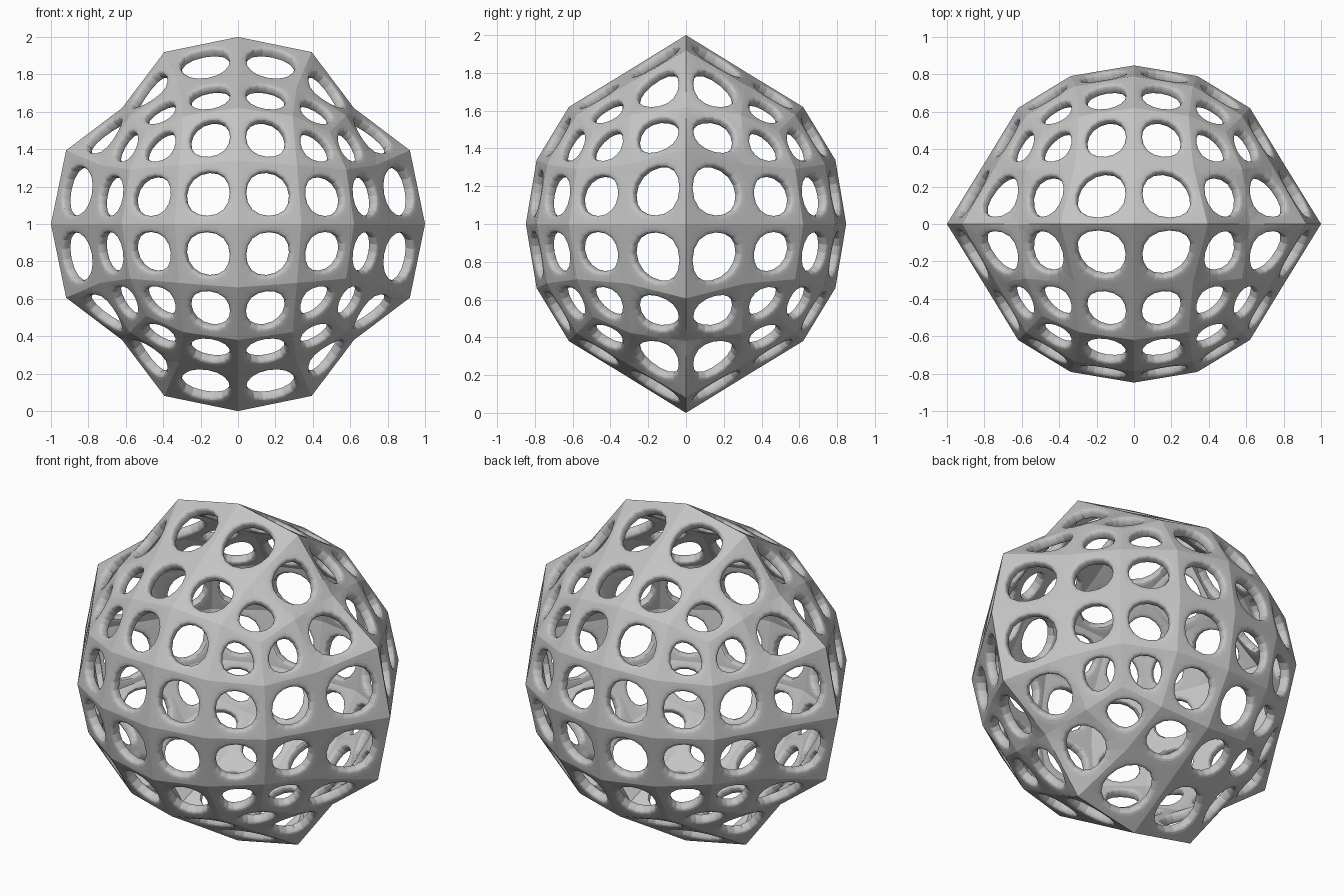
import bpy
import bmesh
from mathutils import Vector

default = bpy.data.objects.get("Cube")
if default:
    bpy.data.objects.remove(default, do_unlink=True)

# Rounded-cube panel: grid step from the panel centre -> (across, along, height)
NODES = {
    (0, 0): (0, 0, 0.848),
    (1, 0): (0.339, 0, 0.791),
    (2, 0): (0.62, 0, 0.62),
    (1, 1): (0.315, 0.315, 0.737),
    (2, 1): (0.578, 0.292, 0.578),
    (2, 2): (0.491, 0.491, 0.491),
}
STRUT_HALF_WIDTH = 0.04
SHELL_DEPTH = 0.06


def node(axis, side, i, j):
    """Position of one lattice node on the panel facing the given axis."""
    a, b = abs(i), abs(j)
    u, v, h = NODES[(max(a, b), min(a, b))]
    if b > a:
        u, v = v, u
    p = Vector((0, 0, 0))
    p[axis] = side * h
    p[(axis + 1) % 3] = u if i > 0 else -u
    p[(axis + 2) % 3] = v if j > 0 else -v
    # Pull the ring around the middle out into sharp ridges
    if abs(p.y) < 0.001 and max(abs(p.x), abs(p.z)) > 0.65:
        p.normalize()
    return p + Vector((0, 0, 1))


# Six panels of four by four cells
bm = bmesh.new()
for axis in range(3):
    for side in (-1, 1):
        grid = {(i, j): bm.verts.new(node(axis, side, i, j))
                for i in range(-2, 3) for j in range(-2, 3)}
        for i in range(-2, 2):
            for j in range(-2, 2):
                bm.faces.new([grid[i, j], grid[i + 1, j],
                              grid[i + 1, j + 1], grid[i, j + 1]])
bmesh.ops.remove_doubles(bm, verts=bm.verts[:], dist=0.005)
bmesh.ops.recalc_face_normals(bm, faces=bm.faces[:])

# Open a hole in every cell
cells = bm.faces[:]
bmesh.ops.inset_individual(bm, faces=cells, thickness=STRUT_HALF_WIDTH,
                           use_even_offset=True)
bmesh.ops.delete(bm, geom=cells, context='FACES')

# Keep the lattice lines crisp while the holes become round
crease = bm.edges.layers.float.new("crease_edge")
for e in bm.edges:
    e[crease] = 0.0 if any(v.is_boundary for v in e.verts) else 1.0

mesh = bpy.data.meshes.new("lattice_shell")
bm.to_mesh(mesh)
bm.free()
shell = bpy.data.objects.new("lattice_shell", mesh)
bpy.context.scene.collection.objects.link(shell)

# Shell thickness and rounding
solid = shell.modifiers.new("Thickness", 'SOLIDIFY')
solid.thickness = SHELL_DEPTH
solid.offset = -1
smooth = shell.modifiers.new("Rounding", 'SUBSURF')
smooth.levels = 2
smooth.render_levels = 2

# Plain grey
grey = bpy.data.materials.new("plain grey")
grey.use_nodes = True
colour = (0.55, 0.55, 0.55, 1)
grey.diffuse_color = colour
for n in grey.node_tree.nodes:
    if n.type == 'BSDF_PRINCIPLED':
        n.inputs["Base Color"].default_value = colour
mesh.materials.append(grey)
